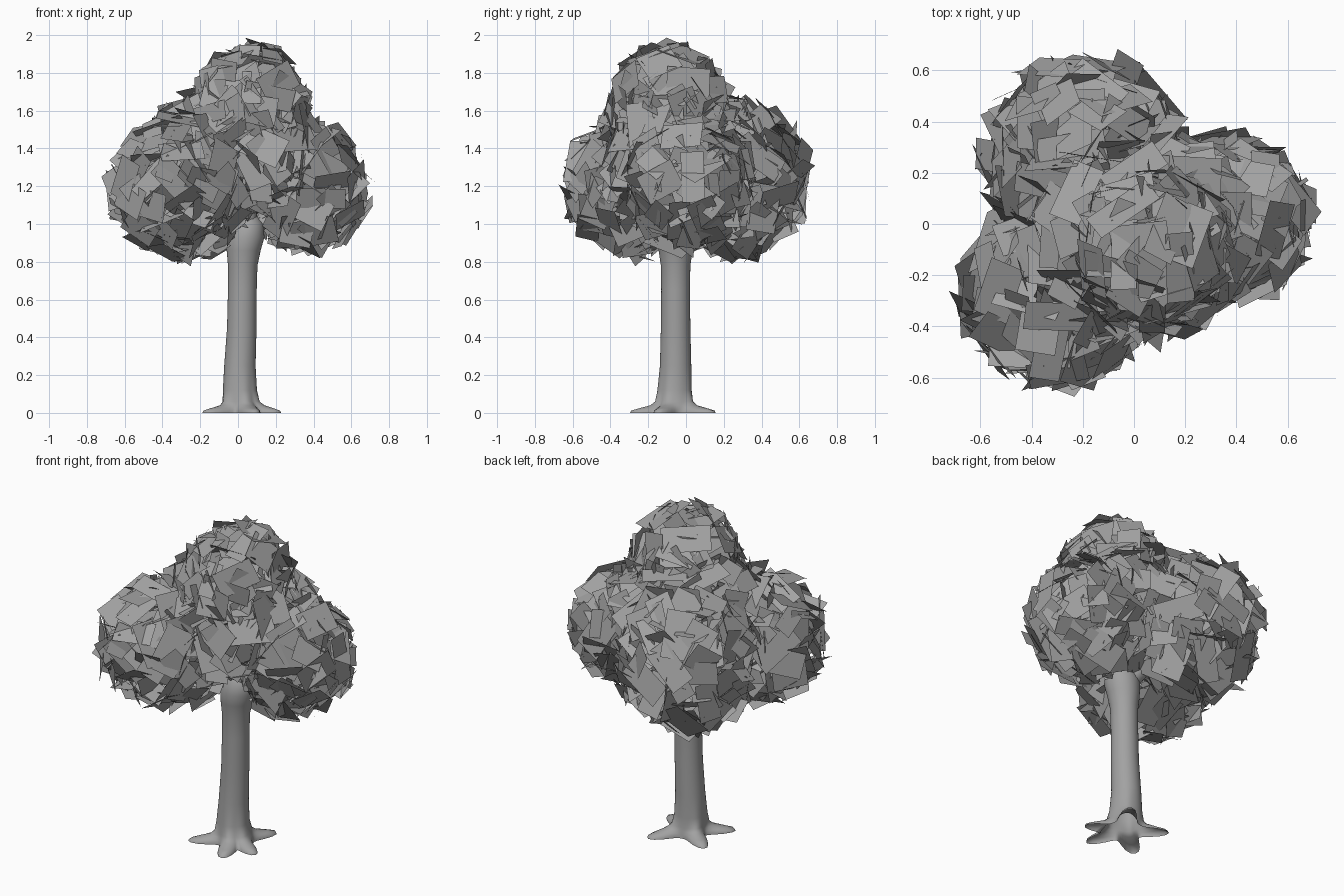
import bpy, bmesh, math, random
from mathutils import Vector

if "Cube" in bpy.data.objects:
    bpy.data.objects.remove(bpy.data.objects["Cube"])

random.seed(11)

grey = bpy.data.materials.new("dark_grey")
grey.diffuse_color = (.36, .36, .36, 1)
grey.use_nodes = True
grey.node_tree.nodes["Principled BSDF"].inputs["Base Color"].default_value = grey.diffuse_color


def make_object(name, bm, smooth=False):
    mesh = bpy.data.meshes.new(name)
    bm.to_mesh(mesh)
    bm.free()
    for p in mesh.polygons:
        p.use_smooth = smooth
    mesh.materials.append(grey)
    ob = bpy.data.objects.new(name, mesh)
    bpy.context.collection.objects.link(ob)
    return ob


def loft(bm, rings):
    rows = [[bm.verts.new(co) for co in ring] for ring in rings]
    n = len(rows[0])
    for a, b in zip(rows, rows[1:]):
        for i in range(n):
            j = (i + 1) % n
            bm.faces.new((a[i], a[j], b[j], b[i]))
    return rows


# Trunk: z, centre x, centre y, radius, root strength
ROOTS = [(58, .145), (145, .14), (217, .15), (-72, .14), (-25, .12)]
PROFILE = [(0, .02, -.06, .108, 1), (.012, .02, -.06, .106, .97), (.025, .02, -.06, .104, .65),
           (.04, .02, -.06, .101, .25), (.06, .015, -.06, .096, .08), (.12, .01, -.06, .09, .02),
           (.25, .01, -.055, .083, 0), (.45, .02, -.055, .078, 0), (.65, .023, -.055, .076, 0),
           (.78, .025, -.055, .078, 0), (.86, .03, -.055, .09, 0), (.93, .04, -.055, .1, 0),
           (1.0, .05, -.05, .085, 0), (1.06, .05, -.05, .04, 0)]
SIDES = 60


def lobe(deg):
    total = 0
    for ang, reach in ROOTS:
        d = (deg - ang + 180) % 360 - 180
        total = max(total, reach * math.exp(-(d / 18) ** 2))
    return total


bm = bmesh.new()
rings = []
for z, cx, cy, r, k in PROFILE:
    ring = []
    for i in range(SIDES):
        deg = 360 * i / SIDES
        rad = r + k * lobe(deg)
        t = math.radians(deg)
        ring.append((cx + rad * math.cos(t), cy + rad * math.sin(t), z))
    rings.append(ring)
rows = loft(bm, rings)
bm.faces.new(rows[-1])
make_object("trunk", bm, True)

# Foliage clumps: centre, outer radii (x, y, z), card count
CLUMPS = {"back_left": ((-.2, .26, 1.24), (.41, .41, .43), 170),
          "front_left": ((-.3, -.27, 1.2), (.39, .39, .39), 150),
          "right": ((.36, .02, 1.2), (.34, .35, .36), 130),
          "top": ((.07, -.1, 1.62), (.32, .32, .34), 110),
          "middle": ((.01, -.04, 1.38), (.46, .46, .43), 180)}


def depth(p, key):
    c, r, _ = CLUMPS[key]
    return math.sqrt(sum(((p[i] - c[i]) / r[i]) ** 2 for i in range(3)))


# Branches running from the fork into each clump
def branch(name, end):
    start = Vector((.035, -.055, .92))
    end = Vector(end)
    mid = start.lerp(end, .4) + Vector((0, 0, .04))
    bm = bmesh.new()
    rings = []
    for s in range(7):
        t = s / 6
        p = start * (1 - t) ** 2 + mid * 2 * t * (1 - t) + end * t * t
        d = ((mid - start) * (1 - t) + (end - mid) * t).normalized()
        u = d.orthogonal().normalized()
        v = d.cross(u)
        r = .07 - .05 * t
        rings.append([p + r * (u * math.cos(a) + v * math.sin(a))
                      for a in (math.tau * i / 12 for i in range(12))])
    rows = loft(bm, rings)
    bm.faces.new(rows[-1])
    make_object(name, bm, True)


# Leaf cards: tilted flat rectangles scattered through the clump's outer shell
def foliage(key, centre, radii, count):
    bm = bmesh.new()
    centre, radii = Vector(centre), Vector(radii)
    golden = math.pi * (3 - math.sqrt(5))
    for i in range(count):
        z = 1 - 2 * (i + .5) / count
        q = math.sqrt(1 - z * z)
        out = Vector((q * math.cos(golden * i), q * math.sin(golden * i), z))
        pos = centre + out * radii * random.uniform(.72, .94)
        if any(depth(pos, o) < .5 for o in CLUMPS if o != key):
            continue
        w, h = random.uniform(.05, .085), random.uniform(.09, .145)
        for attempt in range(20):
            n = (out + Vector([random.gauss(0, .75) for _ in range(3)])).normalized()
            u = n.orthogonal().normalized()
            v = n.cross(u)
            a = random.uniform(0, math.tau)
            u, v = u * math.cos(a) + v * math.sin(a), v * math.cos(a) - u * math.sin(a)
            quad = [pos + u * w * sx + v * h * sy
                    for sx, sy in ((-1, -1), (1, -1), (1, 1), (-1, 1))]
            if max(depth(p, key) for p in quad) < 1.1:
                bm.faces.new([bm.verts.new(p) for p in quad])
                break
    make_object(key + "_foliage", bm)


for key, (centre, radii, count) in CLUMPS.items():
    if key != "middle":
        branch(key + "_branch", centre)
    foliage(key, centre, radii, count)
